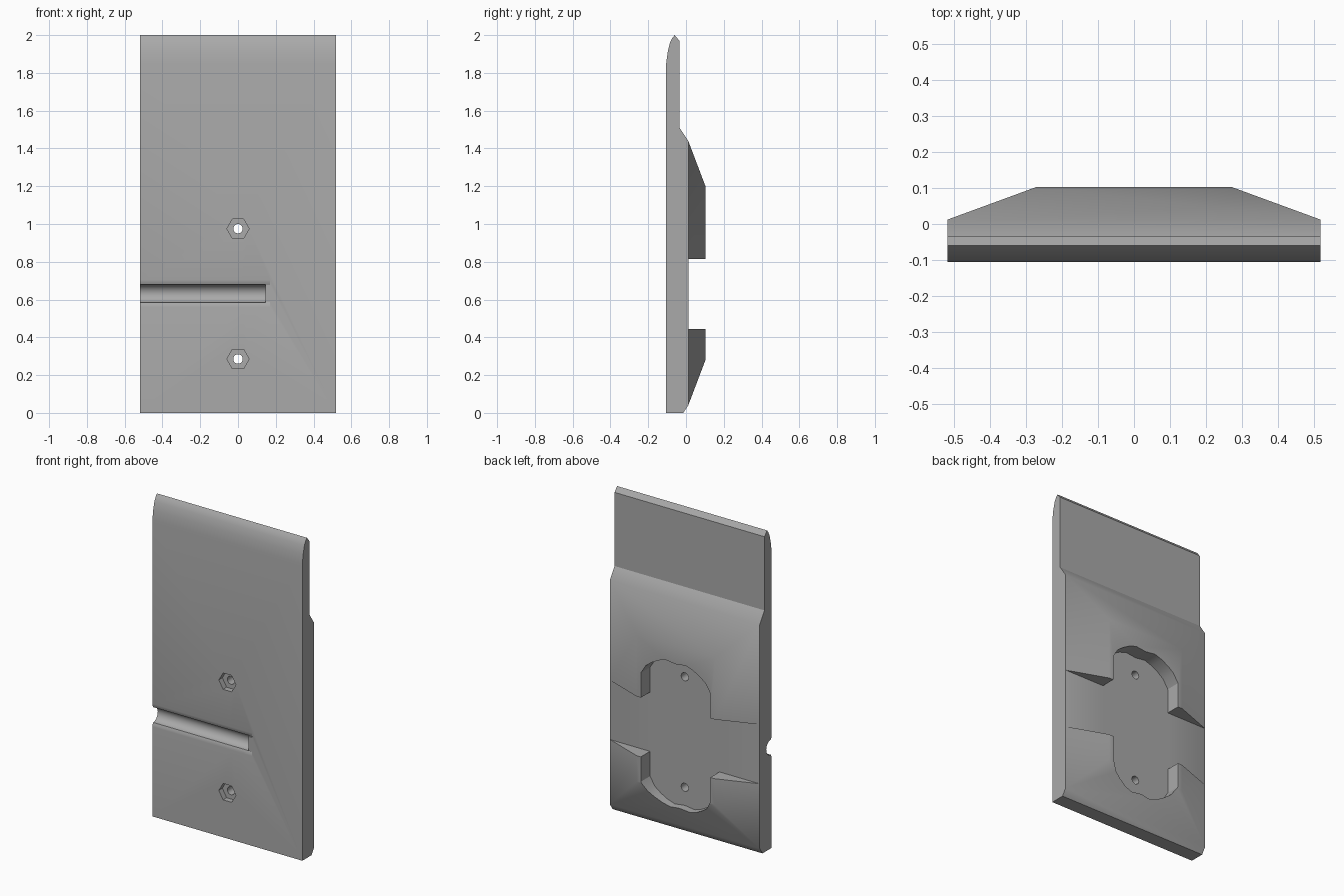
import bpy, bmesh, math

if "Cube" in bpy.data.objects:
    bpy.data.objects.remove(bpy.data.objects["Cube"], do_unlink=True)

HALF = 0.518      # half width of the plate
FLOOR = 0.0125    # depth of the rear recess
MID = 0.63        # height the recess is symmetric about

grey = bpy.data.materials.new("plain grey")
grey.use_nodes = True
grey.diffuse_color = (0.4, 0.4, 0.4, 1)
grey.node_tree.nodes["Principled BSDF"].inputs["Base Color"].default_value = (0.4, 0.4, 0.4, 1)


def prism(name, profile, place, start, end):
    """Extrude a 2D profile from start to end; place(a, b, t) gives the 3D point."""
    bm = bmesh.new()
    near = [bm.verts.new(place(a, b, start)) for a, b in profile]
    far = [bm.verts.new(place(a, b, end)) for a, b in profile]
    bm.faces.new(near)
    bm.faces.new(far)
    n = len(profile)
    for i in range(n):
        j = (i + 1) % n
        bm.faces.new((near[i], near[j], far[j], far[i]))
    bmesh.ops.recalc_face_normals(bm, faces=bm.faces)
    mesh = bpy.data.meshes.new(name)
    bm.to_mesh(mesh)
    bm.free()
    mesh.materials.append(grey)
    obj = bpy.data.objects.new(name, mesh)
    bpy.context.collection.objects.link(obj)
    return obj


def along_x(y, z, t):
    return (t, y, z)


def along_y(x, z, t):
    return (x, t, z)


def circle(cx, cz, r, n):
    return [(cx + r * math.cos(math.tau * i / n), cz + r * math.sin(math.tau * i / n))
            for i in range(n)]


# Plate: side profile with rounded top lip and stepped back
side = [(-0.105, 0), (-0.015, 0), (0.012, 0.04), (0.012, 1.44), (-0.035, 1.51),
        (-0.035, 1.97), (-0.06, 2.0), (-0.072, 1.985), (-0.085, 1.96),
        (-0.097, 1.91), (-0.105, 1.85)]
plate = prism("cover_plate", side, along_x, -HALF, HALF)

# Raised back: pull the rear face out into a tapered plateau
bm = bmesh.new()
bm.from_mesh(plate.data)
back = max(bm.faces, key=lambda f: f.calc_center_median().y)
raised = bmesh.ops.extrude_discrete_faces(bm, faces=[back])["faces"][0]
for v in raised.verts:
    v.co = (math.copysign(0.27, v.co.x), 0.103, 1.2 if v.co.z > MID else 0.28)
bmesh.ops.recalc_face_normals(bm, faces=bm.faces)
bm.to_mesh(plate.data)
bm.free()

# Rear recess: round-ended pocket crossed by a full-width channel
quarter = [(0.6, 0.815), (0.24, 0.815), (0.24, 0.97), (0.205, 1.025),
           (0.165, 1.055), (0.12, 1.08), (0.07, 1.097)]
top = quarter + [(0, 1.088)] + [(-x, z) for x, z in reversed(quarter)]
outline = top + [(x, 2 * MID - z) for x, z in reversed(top)]
cutters = [prism("recess_cutter", outline, along_y, FLOOR, 0.3)]

# Screw holes with hexagonal nut pockets in the front
for z in (0.285, 0.975):
    cutters.append(prism("nut_cutter", circle(0, z, 0.059, 6), along_y, -0.2, -0.07))
    cutters.append(prism("screw_cutter", circle(0, z, 0.025, 20), along_y, -0.2, 0.2))

# Front groove with softened lips, open on one side
gz, gr = 0.632, 0.048
arc = [(-0.1 + gr * math.sin(math.pi * i / 16), gz - gr * math.cos(math.pi * i / 16))
       for i in range(17)]
groove = [(-0.2, gz - gr)] + arc + [(-0.2, gz + gr)]
cutters.append(prism("groove_cutter", groove, along_x, -0.7, 0.145))
lip = [(-0.2, gz - 0.072), (-0.105, gz - 0.072), (-0.103, gz - 0.06), (-0.097, gz - 0.045),
       (-0.097, gz + 0.045), (-0.103, gz + 0.06), (-0.105, gz + 0.072), (-0.2, gz + 0.072)]
for low, high in ((-0.7, 0.145),):
    cutters.append(prism("lip_cutter", lip, along_x, low, high))
for s in (-1, 1):
    relief = [(-0.2, gz + s * 0.045), (-0.097, gz + s * 0.045), (-0.103, gz + s * 0.06),
              (-0.105, gz + s * 0.072), (-0.2, gz + s * 0.072)]
    cutters.append(prism("relief_cutter", relief, along_x, 0.1, 0.17))

# Apply the cuts and shading
bpy.ops.object.select_all(action="DESELECT")
bpy.context.view_layer.objects.active = plate
plate.select_set(True)
for cutter in cutters:
    cutter.hide_render = True
    mod = plate.modifiers.new("cut", "BOOLEAN")
    mod.operation = "DIFFERENCE"
    mod.solver = "EXACT"
    mod.object = cutter
    bpy.ops.object.modifier_apply(modifier=mod.name)
    bpy.data.objects.remove(cutter, do_unlink=True)
bpy.ops.object.shade_smooth_by_angle(angle=math.radians(30))
